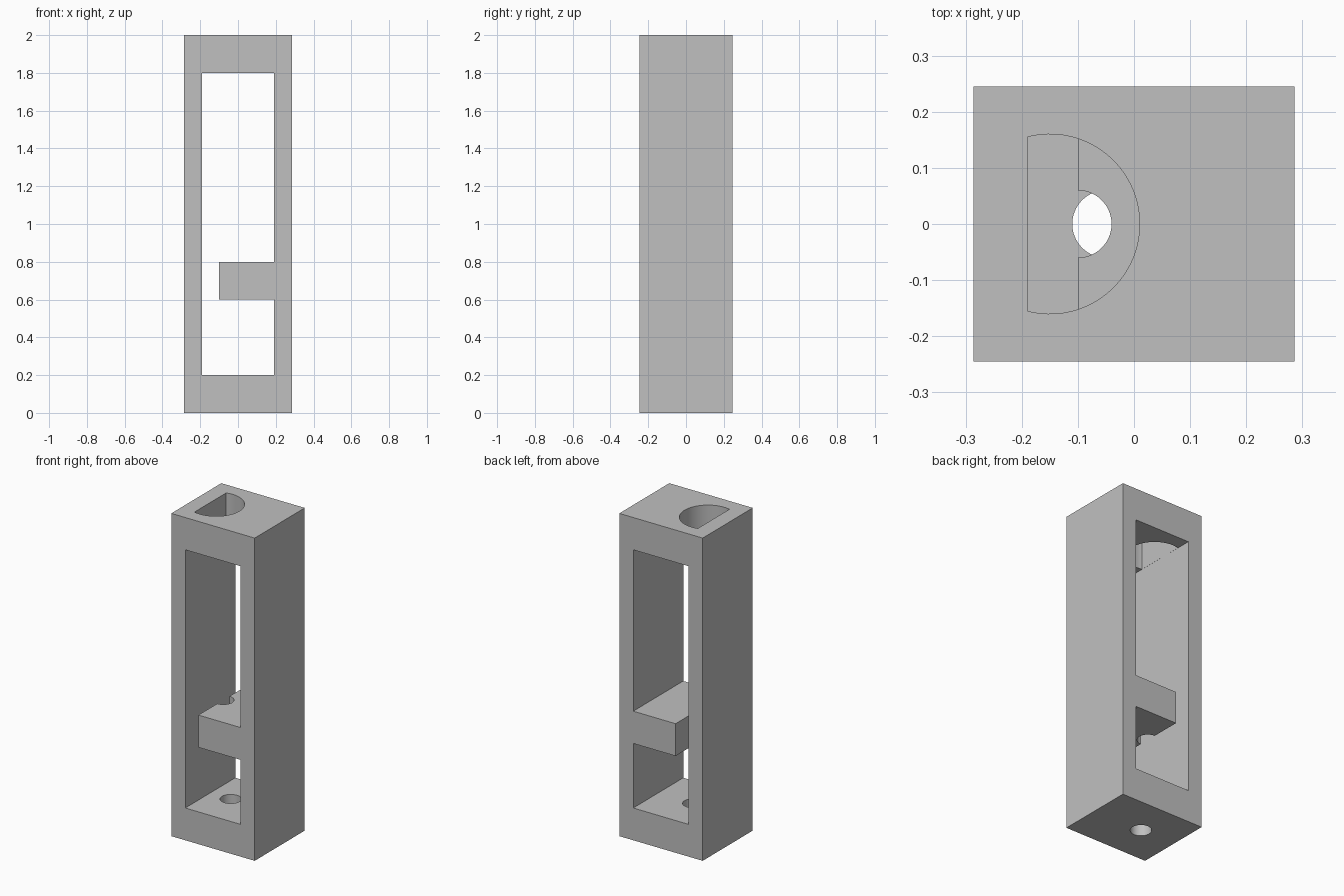
import bpy, bmesh, math
from mathutils import Vector

cube = bpy.data.objects.get("Cube")
if cube:
    bpy.data.objects.remove(cube, do_unlink=True)

HALF_X, HALF_Y, HEIGHT = 0.286, 0.245, 2.0
INNER = 0.19            # half width of the window
FLAT = -INNER + 0.0005  # flat side of the top opening

grey = bpy.data.materials.new("plain grey")
grey.use_nodes = True
colour = (0.53, 0.53, 0.53, 1)
grey.diffuse_color = colour
grey.node_tree.nodes["Principled BSDF"].inputs["Base Color"].default_value = colour


def prism(name, points, extrude):
    """Closed outline swept along a vector."""
    bm = bmesh.new()
    face = bm.faces.new([bm.verts.new(p) for p in points])
    swept = bmesh.ops.extrude_face_region(bm, geom=[face])
    moved = [g for g in swept["geom"] if isinstance(g, bmesh.types.BMVert)]
    bmesh.ops.translate(bm, verts=moved, vec=Vector(extrude))
    bmesh.ops.recalc_face_normals(bm, faces=bm.faces)
    mesh = bpy.data.meshes.new(name)
    bm.to_mesh(mesh)
    bm.free()
    mesh.materials.append(grey)
    obj = bpy.data.objects.new(name, mesh)
    bpy.context.collection.objects.link(obj)
    return obj


def arc(cx, radius, z, half_angle=math.pi, steps=64):
    """Points of an arc centred on the +x direction."""
    return [(cx + radius * math.cos(a), radius * math.sin(a), z)
            for a in (half_angle * (2 * i / steps - 1) for i in range(steps + 1))]


# Solid post
post = prism("holder_frame",
             [(x, y, 0) for x, y in ((-HALF_X, -HALF_Y), (HALF_X, -HALF_Y),
                                     (HALF_X, HALF_Y), (-HALF_X, HALF_Y))],
             (0, 0, HEIGHT))

# Window outline, leaving a shelf on the left wall
outline = [(-INNER, 0.2), (INNER, 0.2), (INNER, 0.6), (-0.1, 0.6),
           (-0.1, 0.8), (INNER, 0.8), (INNER, 1.8), (-INNER, 1.8)]
window = prism("window_cutter", [(x, -0.4, z) for x, z in outline], (0, 0.8, 0))

# D-shaped opening in the top, round notch in the shelf, round hole in the base
top_radius, top_x = 0.16, -0.15
top_angle = math.acos((FLAT - top_x) / top_radius)
top_cut = prism("top_cutter", arc(top_x, top_radius, 1.7, top_angle), (0, 0, 0.4))
notch = prism("notch_cutter", arc(-0.1, 0.06, 0.5)[:-1], (0, 0, 0.4))
base_cut = prism("base_cutter", arc(-0.05, 0.06, -0.1)[:-1], (0, 0, 0.4))

cutters = [window, top_cut, notch, base_cut]
bpy.ops.object.select_all(action='DESELECT')
bpy.context.view_layer.objects.active = post
post.select_set(True)
for cutter in cutters:
    mod = post.modifiers.new(cutter.name, 'BOOLEAN')
    mod.operation = 'DIFFERENCE'
    mod.solver = 'EXACT'
    mod.object = cutter
    bpy.ops.object.modifier_apply(modifier=mod.name)
for cutter in cutters:
    bpy.data.objects.remove(cutter, do_unlink=True)

bpy.ops.object.shade_smooth_by_angle(angle=math.radians(30))
